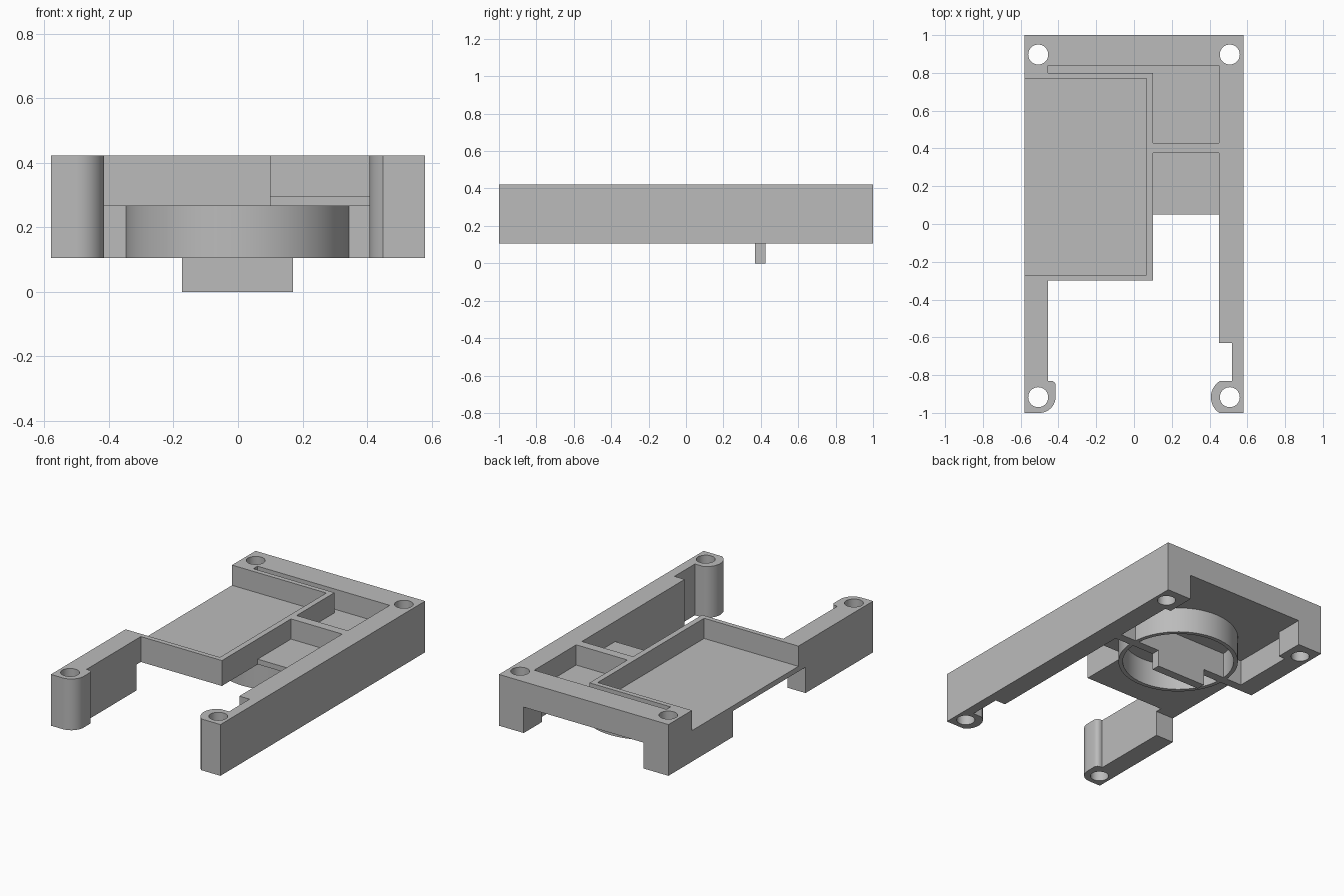
import bpy, bmesh, math

cube = bpy.data.objects.get("Cube")
if cube:
    bpy.data.objects.remove(cube, do_unlink=True)

grey = bpy.data.materials.new("plain grey")
grey.use_nodes = True
colour = (0.5, 0.5, 0.5, 1)
grey.diffuse_color = colour
grey.node_tree.nodes["Principled BSDF"].inputs["Base Color"].default_value = colour

BOTTOM, FLOOR_LOW, FLOOR_TOP, TOP = 0.105, 0.265, 0.297, 0.422


def prism(name, outline, z0, z1):
    """Extrude a flat outline between two heights."""
    bm = bmesh.new()
    face = bm.faces.new([bm.verts.new((x, y, z0)) for x, y in outline])
    ext = bmesh.ops.extrude_face_region(bm, geom=[face])
    verts = [g for g in ext["geom"] if isinstance(g, bmesh.types.BMVert)]
    bmesh.ops.translate(bm, verts=verts, vec=(0, 0, z1 - z0))
    bmesh.ops.recalc_face_normals(bm, faces=bm.faces)
    mesh = bpy.data.meshes.new(name)
    bm.to_mesh(mesh)
    bm.free()
    mesh.materials.append(grey)
    obj = bpy.data.objects.new(name, mesh)
    bpy.context.collection.objects.link(obj)
    return obj


def box(name, x0, x1, y0, y1, z0, z1):
    return prism(name, [(x0, y0), (x1, y0), (x1, y1), (x0, y1)], z0, z1)


def arc(cx, cy, r, a0, a1, n):
    angles = [math.radians(a0 + (a1 - a0) * i / n) for i in range(n + 1)]
    return [(cx + r * math.cos(a), cy + r * math.sin(a)) for a in angles]


def circle(cx, cy, r, n):
    return arc(cx, cy, r, 0, 360, n)[:-1]


def select_only(obj):
    bpy.ops.object.select_all(action='DESELECT')
    obj.select_set(True)
    bpy.context.view_layer.objects.active = obj


def cut(obj, cutter):
    cutter.hide_render = True
    mod = obj.modifiers.new("cut", 'BOOLEAN')
    mod.operation = 'DIFFERENCE'
    mod.solver = 'EXACT'
    mod.object = cutter
    select_only(obj)
    bpy.ops.object.modifier_apply(modifier=mod.name)
    bpy.data.objects.remove(cutter, do_unlink=True)


def smooth(obj):
    select_only(obj)
    bpy.ops.object.shade_smooth_by_angle(angle=math.radians(30))


# Frame: two rails with rounded front posts, joined by the tray block
outline = [(-0.58, -1)]
outline += arc(-0.50, -0.915, 0.085, 270, 360, 10)
outline += arc(-0.44, -0.855, 0.025, 0, 90, 4)
outline += [(-0.455, -0.83), (-0.455, -0.30), (0.10, -0.30), (0.10, 0.05),
            (0.45, 0.05), (0.45, -0.63), (0.52, -0.63), (0.52, -0.83)]
outline += arc(0.507, -0.917, 0.10, 119.5, 236, 14)
outline += [(0.45, -1), (0.58, -1), (0.58, 1), (-0.58, 1)]
frame = prism("frame", outline, BOTTOM, TOP)

# Hollow underside, back opening between the posts, and gap under the side
cut(frame, box("underside", -0.455, 0.45, -0.34, 0.82, 0, FLOOR_LOW))
cut(frame, box("back_opening", -0.41, 0.41, 0.70, 1.1, 0, FLOOR_LOW))
cut(frame, box("side_gap", -0.7, -0.40, -0.34, 0.37, 0, FLOOR_LOW))

# Upper recesses: side-opening tray, pocket with slot, front shelf
cut(frame, box("tray", -0.7, 0.065, -0.27, 0.77, FLOOR_TOP, 0.6))
cut(frame, prism("pocket", [(0.10, 0.43), (0.45, 0.43), (0.45, 0.84),
                            (-0.455, 0.84), (-0.455, 0.80), (0.10, 0.80)],
                 FLOOR_TOP, 0.6))
cut(frame, box("shelf", 0.10, 0.45, -0.05, 0.375, FLOOR_TOP, 0.6))

# Screw holes in the four corners
for x in (-0.507, 0.507):
    for y in (-0.917, 0.897):
        cut(frame, prism("hole", circle(x, y, 0.053, 32), 0, 0.6))
smooth(frame)

# Round collar below the floor
collar = prism("collar", circle(-0.002, 0.397, 0.347, 64), BOTTOM, FLOOR_LOW + 0.005)
cut(collar, prism("collar_bore", circle(-0.002, 0.397, 0.322, 64), 0, 0.5))
smooth(collar)

# Cross wall between the rails, with a tab hanging from its middle
prism("cross_wall_with_tab_lower", [(-0.174, 0.37), (0.17, 0.37),
      (0.17, 0.424), (-0.174, 0.424)], 0, BOTTOM).name = "hanging_tab"
box("cross_wall", -0.456, 0.451, 0.37, 0.424, BOTTOM, FLOOR_LOW + 0.005)
